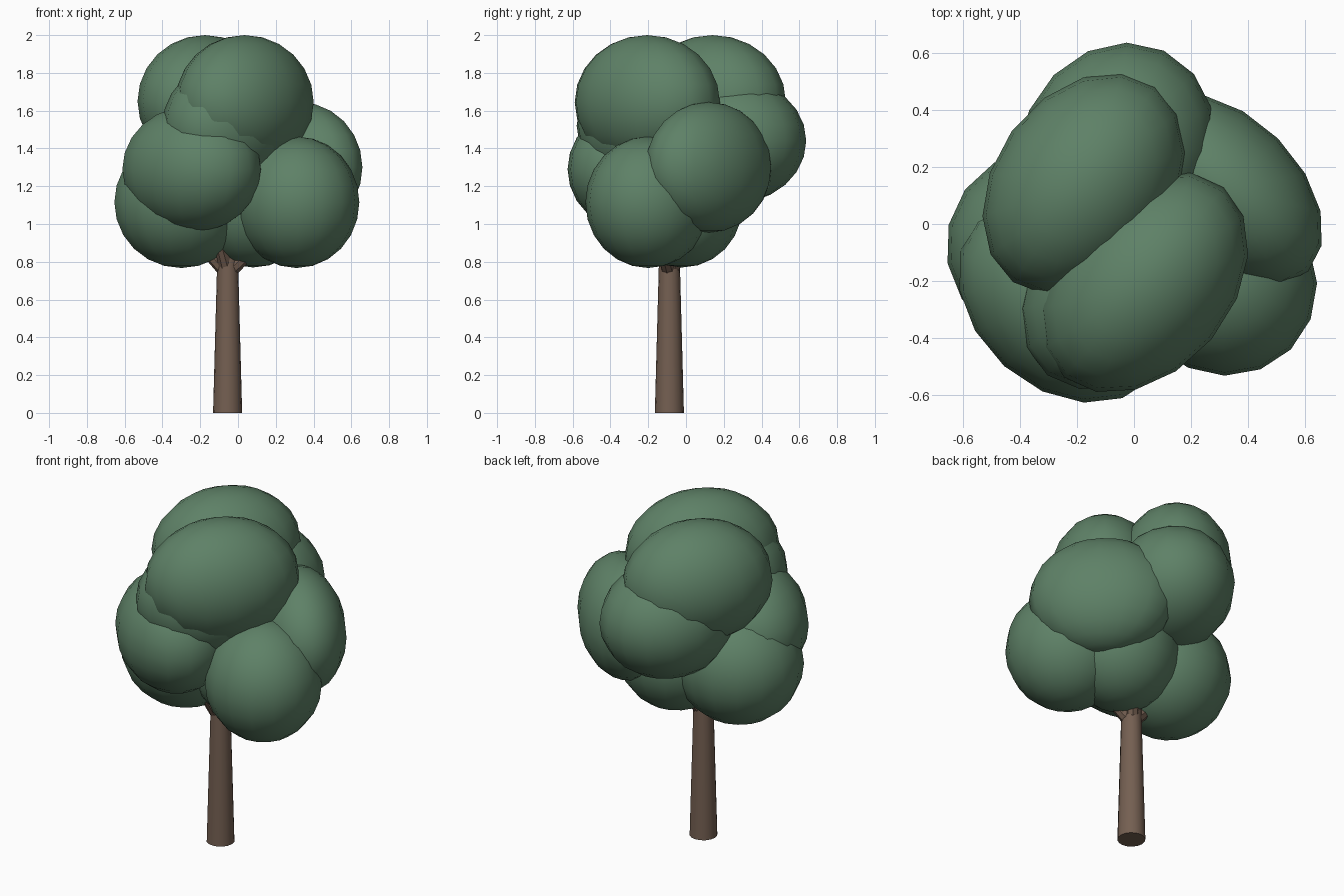
import bpy, math
from mathutils import Vector, Matrix

if "Cube" in bpy.data.objects:
    bpy.data.objects.remove(bpy.data.objects["Cube"])


def material(name, col):
    m = bpy.data.materials.new(name)
    m.diffuse_color = (*col, 1)
    m.use_nodes = True
    m.node_tree.nodes["Principled BSDF"].inputs["Base Color"].default_value = m.diffuse_color
    return m


LEAF = material("leaf green", (0.112, 0.220, 0.135))
BARK = material("bark brown", (0.175, 0.115, 0.083))


def finish(name, mat, angle):
    ob = bpy.context.object
    ob.name = name
    ob.data.materials.append(mat)
    bpy.ops.object.shade_smooth_by_angle(angle=math.radians(angle))
    return ob


def limb(name, p, q, r1, r2, sides):
    # tapered cylinder from p to q
    p, q = Vector(p), Vector(q)
    d = q - p
    bpy.ops.mesh.primitive_cone_add(vertices=sides, radius1=r1, radius2=r2, depth=d.length,
                                    location=(p + q) / 2,
                                    rotation=d.to_track_quat('Z', 'Y').to_euler())
    finish(name, BARK, 40)


def clump(name, centre, long_r, short_r, height_r, angle):
    # ellipsoid leaf clump, turned about z
    bpy.ops.mesh.primitive_uv_sphere_add(segments=16, ring_count=12, radius=1)
    ob = finish(name, LEAF, 60)
    ob.data.transform(Matrix.Translation(centre)
                      @ Matrix.Rotation(math.radians(angle), 4, 'Z')
                      @ Matrix.Diagonal((long_r, short_r, height_r, 1)))


# trunk and the branches hidden in the crown
TX, TY = -0.055, -0.088
limb("trunk", (TX, TY, 0), (TX, TY, 1.0), 0.077, 0.05, 16)
for i, tip in enumerate([(-0.28, -0.08, 0.98), (0.2, -0.15, 0.98),
                         (0.05, 0.08, 1.02), (-0.15, -0.25, 1.1)]):
    limb(f"branch_{i + 1}", (TX, TY, 0.74), tip, 0.04, 0.025, 8)

# leaf clumps: centre, long radius, short radius, height radius, turn
for name, *args in [
    ("top_front_clump", (0.035, -0.205, 1.645), 0.435, 0.31, 0.355, 50),
    ("inner_front_clump", (-0.045, -0.20, 1.52), 0.42, 0.31, 0.34, 52),
    ("top_back_clump", (-0.175, 0.14, 1.65), 0.425, 0.315, 0.35, 54),
    ("back_clump", (-0.06, 0.255, 1.44), 0.39, 0.34, 0.33, 65),
    ("right_clump", (0.325, 0.12, 1.30), 0.405, 0.255, 0.345, 135),
    ("front_left_clump", (-0.245, -0.265, 1.29), 0.415, 0.315, 0.335, 138),
    ("low_right_clump", (0.31, -0.20, 1.115), 0.34, 0.325, 0.348, 135),
    ("low_left_clump", (-0.30, -0.075, 1.115), 0.36, 0.345, 0.348, 10),
    ("low_middle_clump", (0.08, -0.02, 1.10), 0.33, 0.32, 0.33, 0),
]:
    clump(name, *args)
